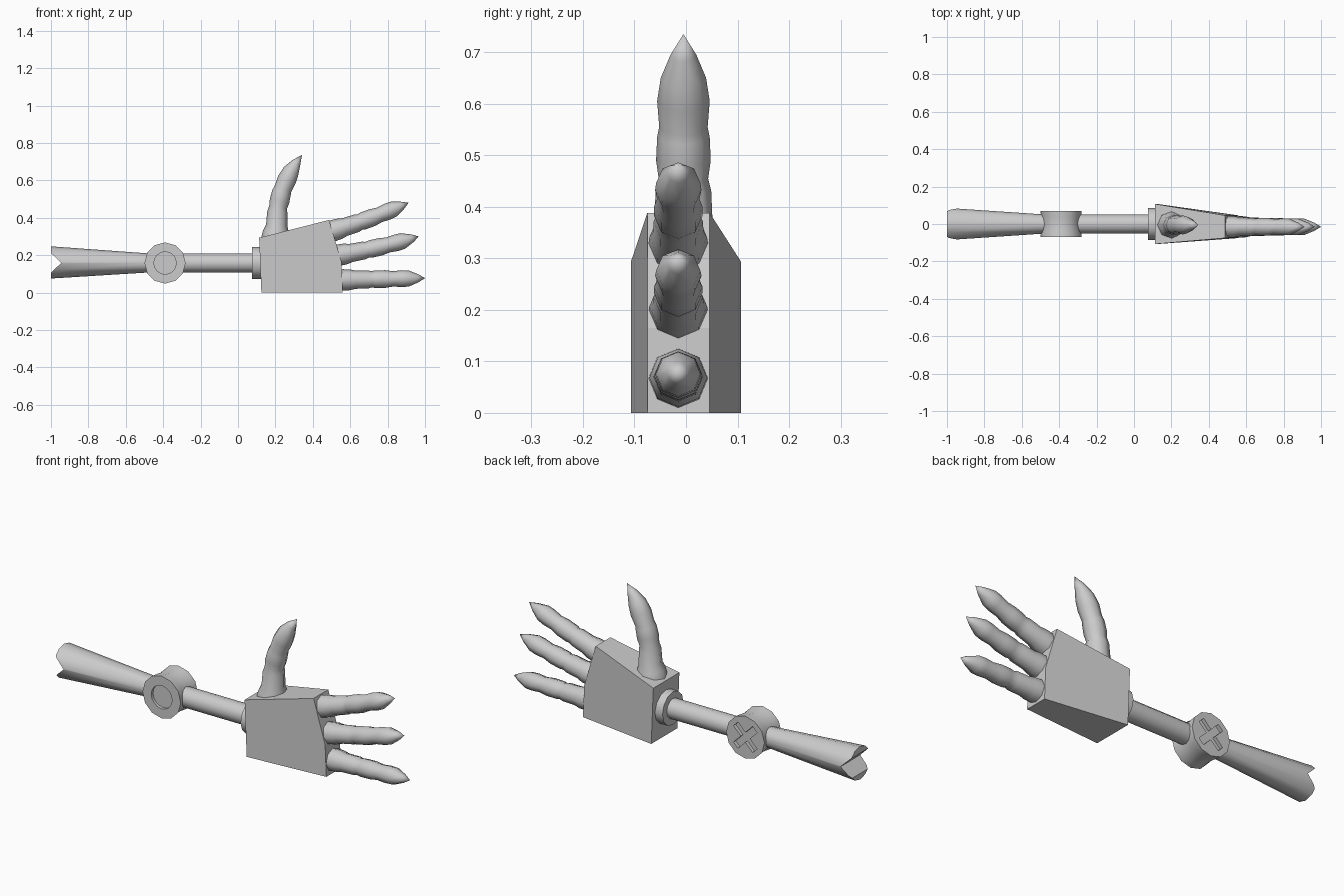
import bpy, bmesh, math
from mathutils import Vector

if "Cube" in bpy.data.objects:
    bpy.data.objects.remove(bpy.data.objects["Cube"])

ARM_Z = 0.158


def finish(name, bm, angle=55):
    bmesh.ops.recalc_face_normals(bm, faces=bm.faces)
    me = bpy.data.meshes.new(name)
    bm.to_mesh(me)
    bm.free()
    for p in me.polygons:
        p.use_smooth = True
    me.set_sharp_from_angle(angle=math.radians(angle))
    ob = bpy.data.objects.new(name, me)
    bpy.context.collection.objects.link(ob)
    return ob


def tube(name, pts, sides, y=0.0, angle=55):
    """Rings (x, z, radius) swept along a path in the xz plane; radius 0 makes a point."""
    bm = bmesh.new()
    rings = []
    for i, (x, z, r) in enumerate(pts):
        a, b = pts[max(i - 1, 0)], pts[min(i + 1, len(pts) - 1)]
        t = Vector((b[0] - a[0], 0, b[1] - a[1])).normalized()
        n, c = Vector((-t.z, 0, t.x)), Vector((x, y, z))
        if r == 0:
            rings.append([bm.verts.new(c)] * sides)
            continue
        rings.append([bm.verts.new(c + r * (math.cos(k) * n + math.sin(k) * Vector((0, 1, 0))))
                      for k in (2 * math.pi * j / sides for j in range(sides))])
    for p, q in zip(rings, rings[1:]):
        for j in range(sides):
            k = (j + 1) % sides
            bm.faces.new(list(dict.fromkeys((p[j], p[k], q[k], q[j]))))
    for end in (rings[0], rings[-1]):
        if len(set(end)) > 2:
            bm.faces.new(end)
    return finish(name, bm, angle)


def prism(name, profile, y_front, y_back):
    """xz profile joined between per-point front and back y values."""
    bm = bmesh.new()
    f = [bm.verts.new((x, y, z)) for (x, z), y in zip(profile, y_front)]
    b = [bm.verts.new((x, y, z)) for (x, z), y in zip(profile, y_back)]
    n = len(f)
    bm.faces.new(f)
    bm.faces.new(b)
    for i in range(n):
        j = (i + 1) % n
        bm.faces.new((f[i], f[j], b[j], b[i]))
    return finish(name, bm, 5)


def cut(target, cutter):
    cutter.hide_render = True
    m = target.modifiers.new("cut", 'BOOLEAN')
    m.operation, m.object, m.solver = 'DIFFERENCE', cutter, 'EXACT'
    bpy.context.view_layer.objects.active = target
    bpy.ops.object.modifier_apply(modifier=m.name)
    bpy.data.objects.remove(cutter)
    target.data.set_sharp_from_angle(angle=math.radians(40))


def circle(cx, cz, r, n):
    return [(cx + r * math.cos(2 * math.pi * k / n), cz + r * math.sin(2 * math.pi * k / n))
            for k in range(n)]


# Tapered upper arm with a V notch in its end
upper = tube("upper_arm", [(-1, ARM_Z + 0.003, 0.086), (-0.42, ARM_Z, 0.047)], 12)
cut(upper, prism("notch_cutter", [(-1.05, 0.26), (-0.945, ARM_Z), (-1.05, 0.06)],
                 [-0.2] * 3, [0.2] * 3))

# Forearm rod and wrist collar
tube("forearm", [(-0.35, ARM_Z, 0.051), (0.09, ARM_Z, 0.051)], 12)
tube("wrist_collar", [(0.075, ARM_Z, 0.086), (0.14, ARM_Z, 0.086)], 12)

# Elbow drum, waisted, axis along y
EX = -0.39
bm = bmesh.new()
rows = []
for y, r in ((-0.07, 0.11), (-0.04, 0.107), (0, 0.102), (0.04, 0.107), (0.07, 0.11)):
    rows.append([bm.verts.new((x, y, z)) for x, z in circle(EX, ARM_Z, r, 12)])
for p, q in zip(rows, rows[1:]):
    for j in range(12):
        k = (j + 1) % 12
        bm.faces.new((p[j], p[k], q[k], q[j]))
bm.faces.new(rows[0])
bm.faces.new(rows[-1])
elbow = finish("elbow_joint", bm, 40)

# Round recess on the front, cross slot on the back
cut(elbow, prism("recess_cutter", circle(EX, ARM_Z, 0.06, 16), [-0.1] * 16, [-0.055] * 16))
c, s = 0.078, 0.018
cross = [(c, -s), (c, s), (s, s), (s, c), (-s, c), (-s, s),
         (-c, s), (-c, -s), (-s, -s), (-s, -c), (s, -c), (s, -s)]
q = math.sqrt(0.5)
cross = [(EX + q * (x - z), ARM_Z + q * (x + z)) for x, z in cross]
cut(elbow, prism("cross_cutter", cross, [0.052] * 12, [0.1] * 12))

# Wedge palm
prism("palm", [(0.125, 0), (0.56, 0), (0.553, 0.165), (0.487, 0.388), (0.113, 0.293)],
      [-0.107, -0.075, -0.075, -0.075, -0.107], [0.107, 0.046, 0.046, 0.046, 0.107])

# Three jointed fingers: (share of length, radius)
profile = [(0, 0.058), (0.12, 0.056), (0.19, 0.049), (0.34, 0.048), (0.38, 0.043), (0.42, 0.047),
           (0.54, 0.047), (0.63, 0.041), (0.73, 0.045), (0.81, 0.043), (0.92, 0.022), (1, 0)]
for name, base, tip, bow in (("finger_upper", (0.49, 0.325), (0.912, 0.48), -0.008),
                             ("finger_middle", (0.52, 0.197), (0.967, 0.3), -0.008),
                             ("finger_lower", (0.54, 0.067), (1.0, 0.077), 0.0)):
    path = [(base[0] + t * (tip[0] - base[0]),
             base[1] + t * (tip[1] - base[1]) + bow * math.sin(math.pi * t), r)
            for t, r in profile]
    tube(name, path, 8, y=-0.015)

# Curved thumb on top of the palm
tube("thumb", [(0.2, 0.29, 0.075), (0.203, 0.325, 0.07), (0.207, 0.36, 0.057), (0.21, 0.43, 0.054),
               (0.214, 0.455, 0.048), (0.222, 0.49, 0.053), (0.233, 0.535, 0.051),
               (0.241, 0.555, 0.047), (0.262, 0.605, 0.051), (0.284, 0.65, 0.044),
               (0.312, 0.695, 0.025), (0.342, 0.735, 0)], 8, y=-0.005)
